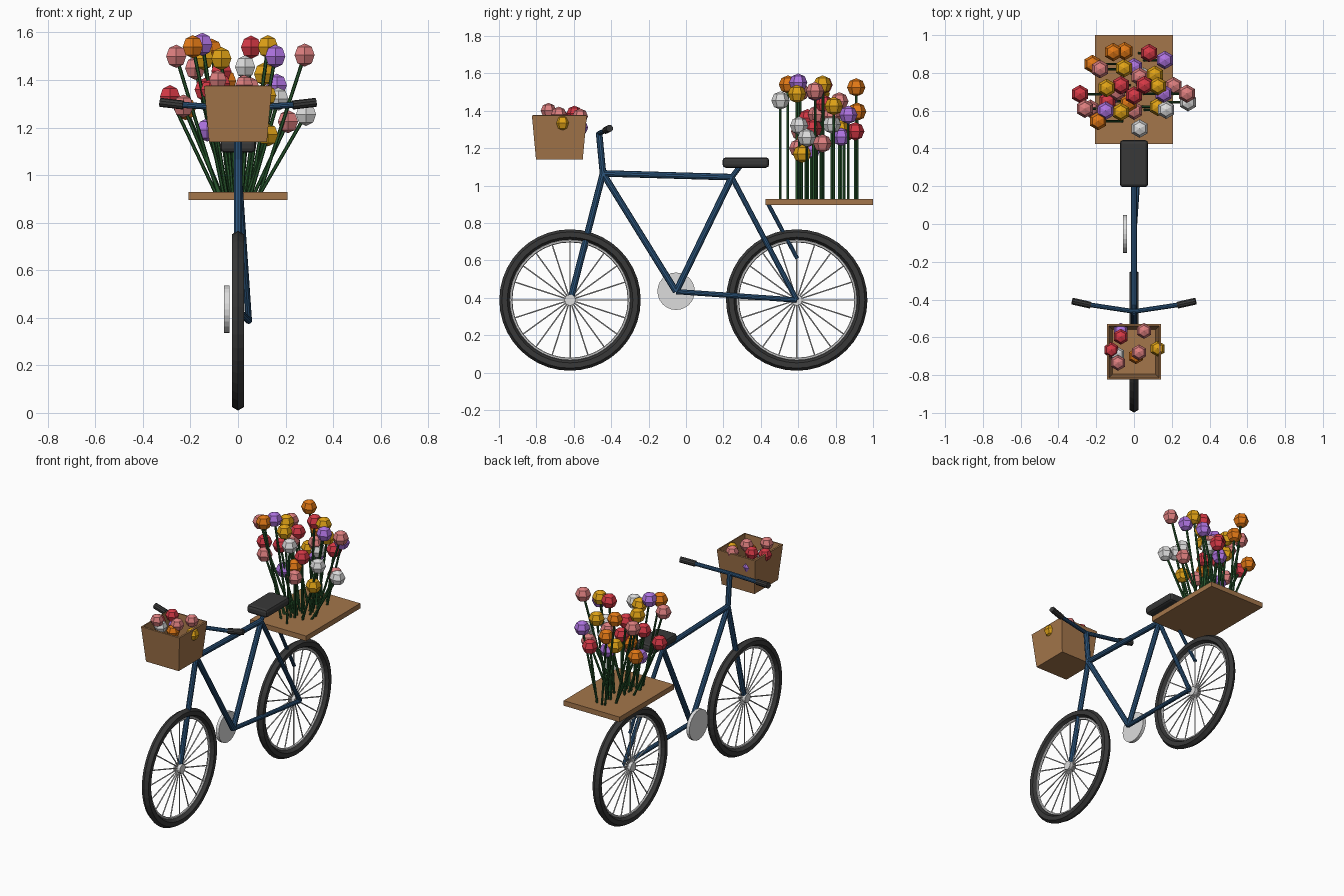
import bpy, math
from mathutils import Vector

if "Cube" in bpy.data.objects:
    bpy.data.objects.remove(bpy.data.objects["Cube"])


def mat(name, rgb):
    m = bpy.data.materials.new(name)
    m.diffuse_color = (*rgb, 1)
    m.use_nodes = True
    m.node_tree.nodes["Principled BSDF"].inputs["Base Color"].default_value = m.diffuse_color
    return m


BLUE = mat("frame blue", (0.025, 0.09, 0.20))
DARK = mat("rubber black", (0.04, 0.04, 0.04))
PALE = mat("pale grey", (0.72, 0.72, 0.72))
WOOD = mat("wood brown", (0.37, 0.18, 0.07))
GREEN = mat("stem green", (0.02, 0.09, 0.025))
PINK = mat("pink", (0.72, 0.21, 0.21))
RED = mat("red", (0.66, 0.04, 0.06))
ORANGE = mat("orange", (0.76, 0.19, 0.008))
YELLOW = mat("yellow", (0.74, 0.36, 0.008))
PURPLE = mat("purple", (0.42, 0.17, 0.74))


def finish(name, m):
    o = bpy.context.object
    o.name = name
    o.data.materials.append(m)
    return o


def tube(name, a, b, r, m, sides=10):
    a, b = Vector(a), Vector(b)
    d = b - a
    bpy.ops.mesh.primitive_cylinder_add(
        vertices=sides, radius=r, depth=d.length, location=(a + b) / 2,
        rotation=d.to_track_quat('Z', 'Y').to_euler())
    return finish(name, m)


def box(name, centre, size, m):
    bpy.ops.mesh.primitive_cube_add(size=1, location=centre)
    o = finish(name, m)
    o.scale = size
    bpy.ops.object.transform_apply(location=False, rotation=False, scale=True)
    return o


def ring(name, centre, major, minor, m):
    bpy.ops.mesh.primitive_torus_add(
        major_radius=major, minor_radius=minor, major_segments=40,
        minor_segments=6, location=centre, rotation=(0, math.pi / 2, 0))
    return finish(name, m)


# wheels: tyre, rim, hub, spokes
ZW = 0.388
for side, y in (("front", -0.62), ("rear", 0.592)):
    c = Vector((0, y, ZW))
    ring(side + "_tyre", c, 0.35, 0.028, DARK)
    ring(side + "_rim", c, 0.316, 0.008, PALE)
    tube(side + "_hub", c - Vector((0.024, 0, 0)), c + Vector((0.024, 0, 0)), 0.03, PALE, 12)
    for i in range(20):
        a = i * math.tau / 20
        d = Vector((0, math.cos(a), math.sin(a)))
        tube(side + "_spoke", c + d * 0.02, c + d * 0.318, 0.004, PALE, 5)

# frame tubes
head = (0, -0.444, 1.065)
crank = (0, -0.053, 0.433)
seat_joint = (0, 0.245, 1.045)
axle = (0.045, 0.592, 0.388)
R = 0.0175
tube("fork", head, (0, -0.615, 0.40), R, BLUE)
tube("top_tube", head, seat_joint, R, BLUE)
tube("down_tube", head, crank, R, BLUE)
tube("seat_tube", crank, seat_joint, R, BLUE)
tube("seat_post", seat_joint, (0, 0.29, 1.105), 0.014, BLUE)
tube("seat_stay", seat_joint, axle, 0.014, BLUE)
tube("chain_stay", crank, axle, 0.014, BLUE)
tube("rack_strut", (0, 0.44, 0.90), (0, 0.595, 0.61), 0.011, BLUE)
tube("chainring", (-0.058, -0.053, 0.435), (-0.036, -0.053, 0.435), 0.10, PALE, 24)

# steering
tube("stem", head, (0, -0.465, 1.285), R, BLUE)
for s in (-1, 1):
    tube("handlebar", (0, -0.463, 1.28), (s * 0.24, -0.427, 1.296), 0.013, BLUE)
    tube("grip", (s * 0.23, -0.43, 1.295), (s * 0.327, -0.408, 1.306), 0.019, DARK)

# seat
seat = box("seat", (0, 0.32, 1.123), (0.15, 0.25, 0.056), DARK)
bev = seat.modifiers.new("round", 'BEVEL')
bev.width, bev.segments = 0.018, 2

# rear rack
box("rack_board", (0, 0.712, 0.912), (0.415, 0.575, 0.034), WOOD)

# basket: tapered open box with thick walls
basket = box("basket", (0, -0.677, 1.257), (0.286, 0.294, 0.236), WOOD)
for v in basket.data.vertices:
    if v.co.z < 0:
        v.co.x *= 0.85
        v.co.y *= 0.85
bpy.ops.object.mode_set(mode='EDIT')
bpy.ops.mesh.select_all(action='DESELECT')
bpy.ops.object.mode_set(mode='OBJECT')
for p in basket.data.polygons:
    p.select = p.normal.z > 0.9
bpy.ops.object.mode_set(mode='EDIT')
bpy.ops.mesh.delete(type='FACE')
bpy.ops.object.mode_set(mode='OBJECT')
sol = basket.modifiers.new("walls", 'SOLIDIFY')
sol.thickness, sol.offset = 0.014, -1


def bloom(p, r, m):
    bpy.ops.mesh.primitive_uv_sphere_add(segments=6, ring_count=4, radius=r, location=p)
    finish("flower_head", m)


# tall bouquet: head positions by colour, stems fan out sideways
bouquet = {
    PINK: [(.28, .69, 1.505), (-.26, .61, 1.50), (-.18, .82, 1.45), (.21, .73, 1.225),
           (0, .60, 1.20), (-.23, .61, 1.29), (-.09, .70, 1.38), (.03, .78, 1.37)],
    RED: [(.055, .735, 1.538), (.08, .905, 1.29), (-.07, .735, 1.437), (-.286, .688, 1.33),
          (-.14, .65, 1.36), (0, .68, 1.305)],
    ORANGE: [(-.19, .545, 1.54), (-.11, .91, 1.525), (-.05, .915, 1.395),
             (-.22, .847, 1.28), (-.03, .64, 1.25)],
    YELLOW: [(-.145, .72, 1.49), (.126, .73, 1.54), (-.07, .593, 1.49),
             (.11, .79, 1.425), (-.053, .825, 1.30), (.126, .62, 1.17)],
    PURPLE: [(-.15, .60, 1.55), (.157, .69, 1.50), (.163, .868, 1.378),
             (-.13, .67, 1.19), (0, .83, 1.26)],
    PALE: [(.03, .505, 1.455), (.286, .645, 1.256), (.17, .605, 1.32), (.05, .78, 1.326)],
}
for m, pts in bouquet.items():
    for x, y, z in pts:
        tube("flower_stem", (x * 0.32, y, 0.92), (x, y, z), 0.0075, GREEN, 6)
        bloom((x, y, z), 0.049, m)

# short blooms in the basket
short = {
    PINK: [(-.085, -.735, 1.40), (.053, -.566, 1.37), (.026, -.68, 1.38)],
    RED: [(-.12, -.667, 1.36), (-.07, -.597, 1.385)],
    ORANGE: [(.01, -.70, 1.34)],
    YELLOW: [(.125, -.66, 1.335)],
    PURPLE: [(-.07, -.565, 1.31)],
    PALE: [(-.09, -.69, 1.34)],
}
for m, pts in short.items():
    for p in pts:
        bloom(p, 0.042, m)
